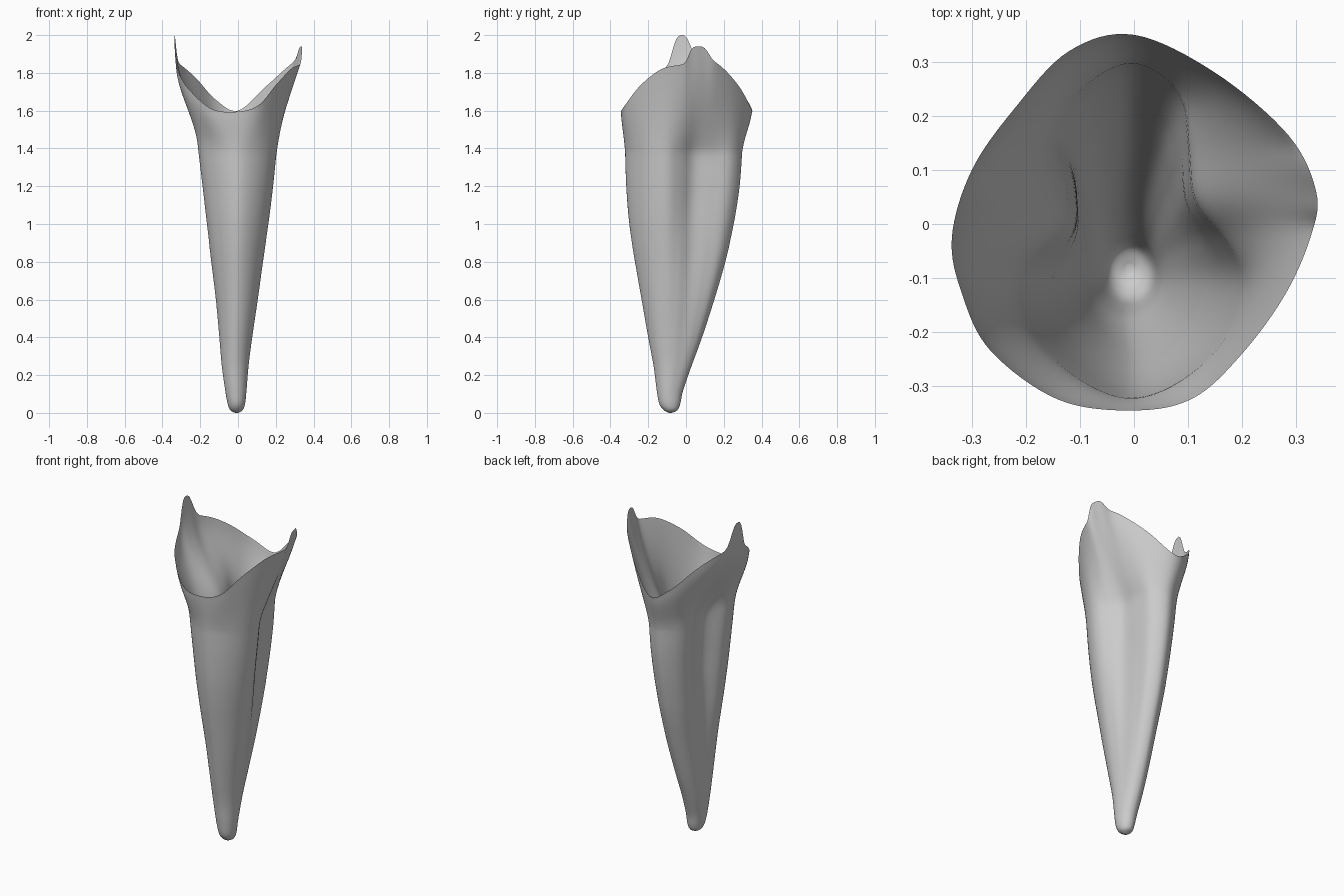
import bpy, bmesh
from math import sin, cos, pi, exp

cube = bpy.data.objects.get("Cube")
if cube:
    bpy.data.objects.remove(cube, do_unlink=True)

AROUND = 128        # vertices in each ring
LOWER_ROWS = 54     # rings on the root
UPPER_ROWS = 26     # rings on the flared collar


def spline(points, t, closed=False):
    """Catmull-Rom curve through points of any dimension; t counts in points."""
    count = len(points)
    i = int(t) if closed else min(int(t), count - 2)
    f = t - i

    def pick(k):
        return points[k % count] if closed else points[max(0, min(count - 1, k))]

    return [b + 0.5 * f * (c - a + f * (2 * a - 5 * b + 4 * c - d + f * (3 * (b - c) + d - a)))
            for a, b, c, d in zip(pick(i - 1), pick(i), pick(i + 1), pick(i + 2))]


def mix(a, b, f):
    return [p + (q - p) * f for p, q in zip(a, b)]


# Root size by height: z, front y, back y, right x, left x
LEVELS = [
    (0, -.09, -.075, -.015, 0), (.015, -.118, -.045, -.042, .025), (.05, -.142, -.03, -.056, .038),
    (.12, -.155, -.015, -.07, .046), (.25, -.172, .03, -.09, .058), (.4, -.2, .085, -.104, .078),
    (.6, -.235, .15, -.123, .108), (.8, -.27, .208, -.147, .135), (1, -.302, .255, -.17, .163),
    (1.2, -.318, .287, -.192, .187), (1.38, -.324, .3, -.216, .206),
]

# Two-lobed section: wide front lobe, side grooves, narrow back lobe
LOBED = [(0, -1), (.47, -.88), (.85, -.62), (1, -.3), (.83, -.05), (.56, .18),
         (.51, .5), (.42, .82), (0, 1), (-.46, .83), (-.66, .57), (-.58, .28),
         (-.6, .02), (-.97, -.28), (-.86, -.62), (-.47, -.88)]
OVAL = [(sin(k * pi / 8), -cos(k * pi / 8)) for k in range(16)]

# Wavy open rim, from the front around by the left side
RIM = [
    (0, -.345, 1.595), (.11, -.322, 1.63), (.2, -.24, 1.735), (.28, -.13, 1.82),
    (.328, -.02, 1.845), (.337, .06, 1.87), (.285, .165, 1.85), (.15, .28, 1.73),
    (0, .35, 1.6), (-.12, .32, 1.66), (-.22, .215, 1.77), (-.3, .1, 1.84),
    (-.337, -.025, 1.86), (-.318, -.13, 1.81), (-.265, -.235, 1.72), (-.14, -.325, 1.61),
]


def root_point(level, u, fade=0):
    z, front, back, right, left = spline(LEVELS, level)
    grooved = min(1, max(0, z / 1.1)) * (1 - fade)
    x, y = mix(spline(OVAL, u, True), spline(LOBED, u, True), grooved)
    return [(right + left) / 2 + x * (left - right) / 2,
            (front + back) / 2 + y * (back - front) / 2, z]


def cusp_height(u):
    left = .07 * exp(-((u - 5) / .65) ** 4)
    right = .14 * exp(-(abs(u - 12) / .5) ** 3)
    return left + right


def collar_point(t, u):
    # The grooves fade out upward; the right wall turns upright near the rim
    start = root_point(len(LEVELS) - 1, u, .45 * t)
    end = spline(RIM, u, True)
    upright = .5 - .5 * sin(pi * u / 8)
    ease = t + (t * t * (3 - 2 * t) - t) * upright
    x, y = mix(start, end, ease)[:2]
    return [x, y, start[2] + (end[2] - start[2]) * t + cusp_height(u) * t ** 4]


# Loft the thin open shell from tip to rim
bm = bmesh.new()
angles = [16 * k / AROUND for k in range(AROUND)]
rings = []
for r in range(LOWER_ROWS):
    level = (len(LEVELS) - 1) * r / (LOWER_ROWS - 1)
    rings.append([bm.verts.new(root_point(level, u)) for u in angles])
for r in range(1, UPPER_ROWS + 1):
    rings.append([bm.verts.new(collar_point(r / UPPER_ROWS, u)) for u in angles])
for low, high in zip(rings, rings[1:]):
    for k in range(AROUND):
        n = (k + 1) % AROUND
        bm.faces.new((low[k], low[n], high[n], high[k]))
bm.faces.new(rings[0][::-1])

# Soften the joint and the collar, leaving the rim in place
soft = [v for ring in rings[LOWER_ROWS - 14:-1] for v in ring]
for _ in range(8):
    bmesh.ops.smooth_vert(bm, verts=soft, factor=.5,
                          use_axis_x=True, use_axis_y=True, use_axis_z=False)

mesh = bpy.data.meshes.new("root_shell")
bm.to_mesh(mesh)
bm.free()
shell = bpy.data.objects.new("root_shell", mesh)
bpy.context.collection.objects.link(shell)

# Plain grey finish
grey = bpy.data.materials.new("plain_grey")
grey.use_nodes = True
grey.diffuse_color = (.6, .6, .6, 1)
grey.node_tree.nodes["Principled BSDF"].inputs["Base Color"].default_value = (.6, .6, .6, 1)
mesh.materials.append(grey)

bpy.ops.object.select_all(action="DESELECT")
shell.select_set(True)
bpy.context.view_layer.objects.active = shell
bpy.ops.object.shade_smooth_by_angle(angle=pi / 3)
